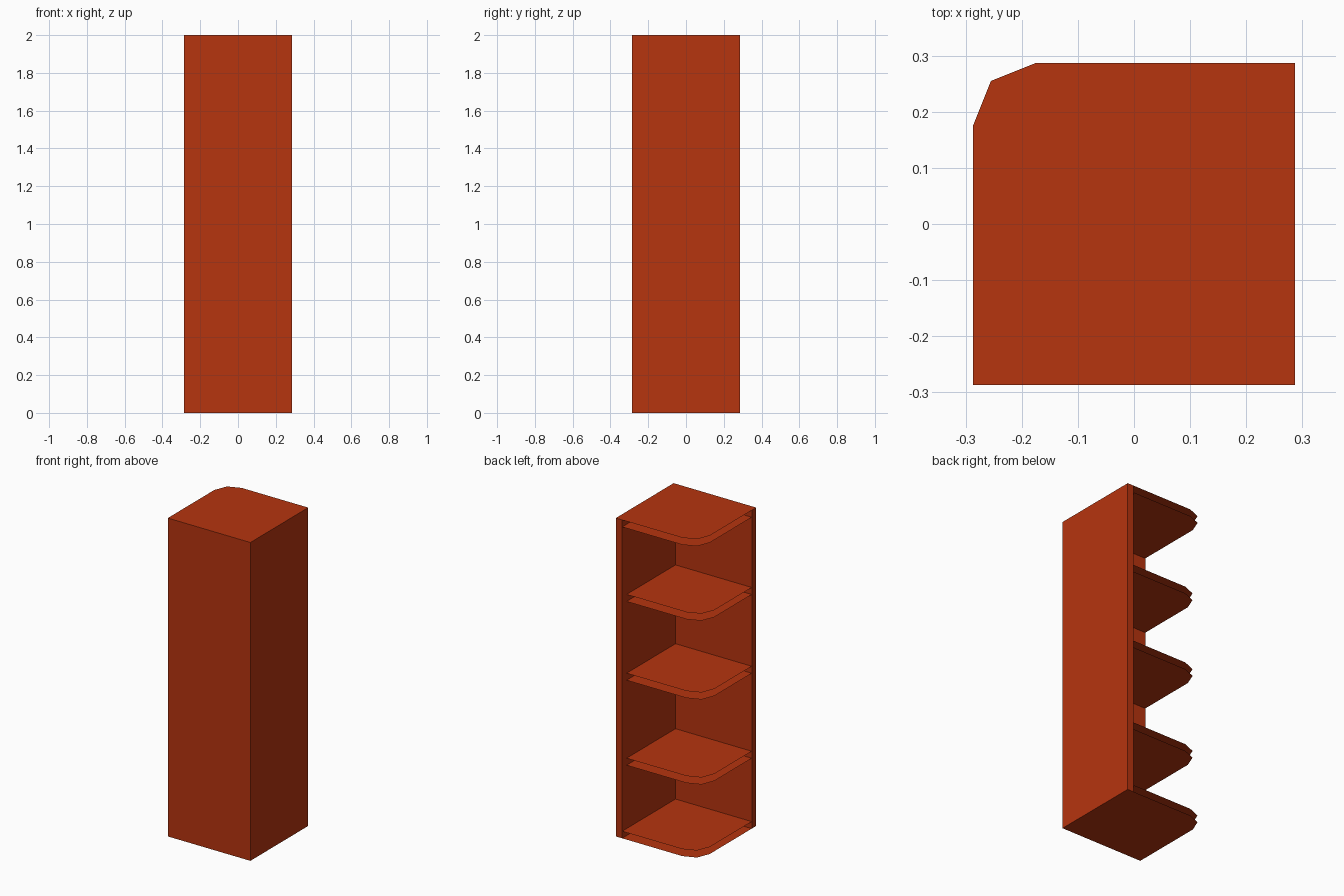
import bpy
import bmesh

cube = bpy.data.objects.get("Cube")
if cube:
    bpy.data.objects.remove(cube, do_unlink=True)

HALF = 0.287       # half of the square footprint
HEIGHT = 2.0
THICK = 0.044      # board thickness
INNER = HALF - THICK
CUT = 0.112        # reach of the clipped corner
MID = 0.032        # offset of the middle corner point

# Single red-brown finish
finish = bpy.data.materials.new("red_brown_wood")
finish.use_nodes = True
colour = (0.468, 0.0345, 0.0047, 1.0)
finish.diffuse_color = colour
finish.node_tree.nodes["Principled BSDF"].inputs["Base Color"].default_value = colour


def add_object(name, bm):
    mesh = bpy.data.meshes.new(name)
    bm.to_mesh(mesh)
    bm.free()
    mesh.materials.append(finish)
    obj = bpy.data.objects.new(name, mesh)
    bpy.context.collection.objects.link(obj)
    return obj


def sheet(bm, z, front, side, back, up):
    """Flat board face with the outer corner clipped in two facets."""
    outline = [(-HALF, front), (side, front), (side, back),
               (-HALF + CUT, back), (-HALF + MID, back - MID), (-HALF, back - CUT)]
    if not up:
        outline.reverse()
    bm.faces.new([bm.verts.new((x, y, z)) for x, y in outline])


def shelf(name, top, back=HALF, full_top=False, full_bottom=False):
    """Open-edged board: an upper and a lower sheet."""
    bm = bmesh.new()
    for z, full, up in ((top, full_top, True), (top - THICK, full_bottom, False)):
        reach = HALF if full else INNER
        sheet(bm, z, -reach, reach, back, up)
    add_object(name, bm)


# Two upright panels meeting in an L, drawn as one extruded profile
bm = bmesh.new()
profile = [(-HALF, -HALF), (HALF, -HALF), (HALF, HALF),
           (INNER, HALF), (INNER, -INNER), (-HALF, -INNER)]
low = [bm.verts.new((x, y, 0)) for x, y in profile]
high = [bm.verts.new((x, y, HEIGHT)) for x, y in profile]
for i in range(len(profile)):
    j = (i + 1) % len(profile)
    bm.faces.new((low[i], low[j], high[j], high[i]))
add_object("upright_panels", bm)

# Top and bottom boards cover the panels
shelf("top_board", HEIGHT, full_top=True)
shelf("bottom_board", THICK, full_bottom=True)

# Inner shelves, set back from the open edge
for name, top in (("upper_shelf", 1.515), ("middle_shelf", 1.02), ("lower_shelf", 0.486)):
    shelf(name, top, back=INNER)
